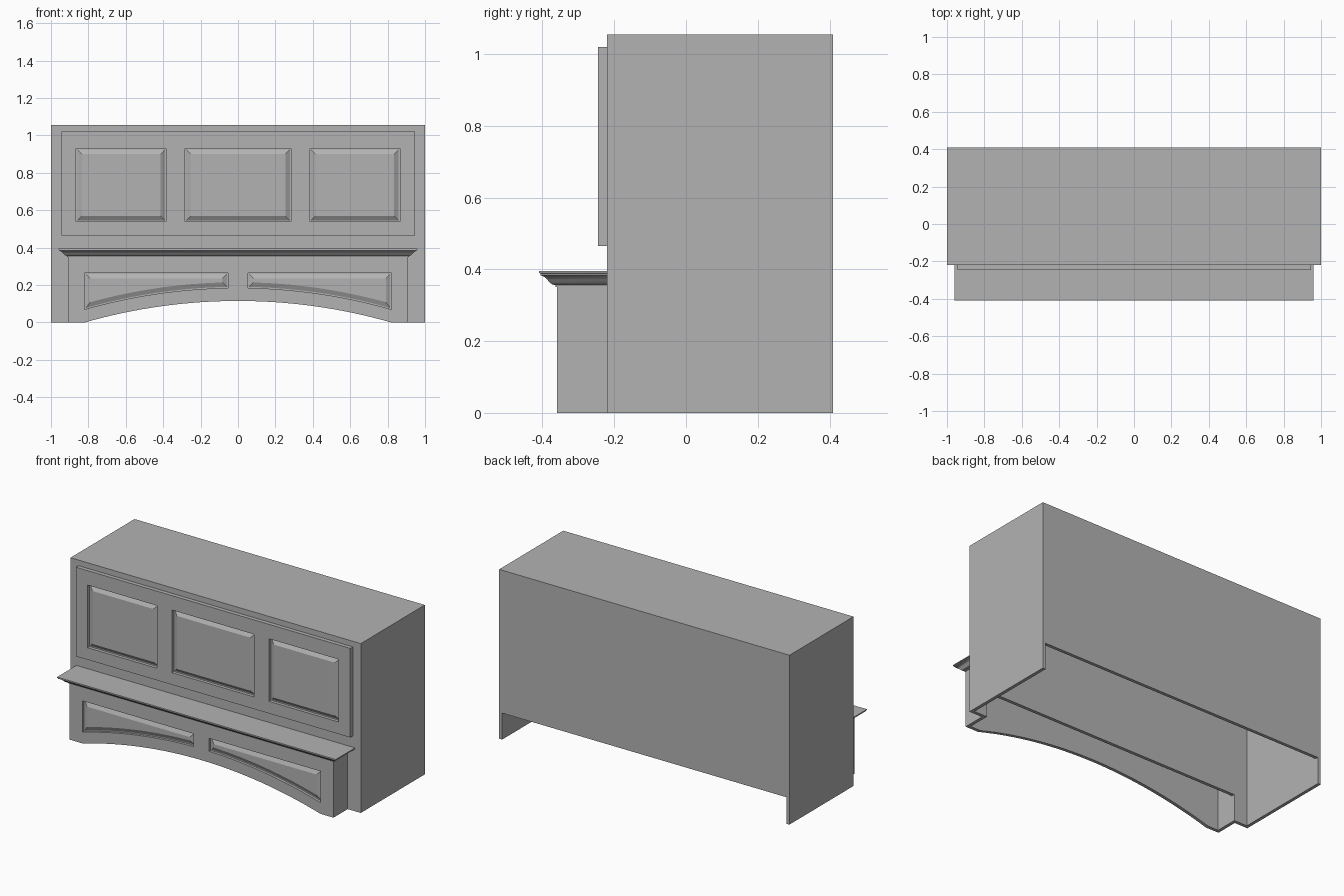
import bpy, bmesh, math
from mathutils import Matrix

if "Cube" in bpy.data.objects:
    bpy.data.objects.remove(bpy.data.objects["Cube"])

grey = bpy.data.materials.new("warm_grey")
grey.diffuse_color = (0.45, 0.45, 0.45, 1)
grey.use_nodes = True
grey.node_tree.nodes["Principled BSDF"].inputs["Base Color"].default_value = grey.diffuse_color


def add_mesh(name, bm):
    bmesh.ops.remove_doubles(bm, verts=bm.verts, dist=1e-5)
    bmesh.ops.recalc_face_normals(bm, faces=bm.faces)
    me = bpy.data.meshes.new(name)
    bm.to_mesh(me)
    bm.free()
    me.materials.clear()
    me.materials.append(grey)
    ob = bpy.data.objects.new(name, me)
    bpy.context.collection.objects.link(ob)
    return ob


def box(name, x0, x1, y0, y1, z0, z1):
    bm = bmesh.new()
    bmesh.ops.create_cube(bm, size=1)
    for v in bm.verts:
        v.co = ((x0 + x1) / 2 + v.co.x * (x1 - x0),
                (y0 + y1) / 2 + v.co.y * (y1 - y0),
                (z0 + z1) / 2 + v.co.z * (z1 - z0))
    return add_mesh(name, bm)


def plate(name, outlines, y_front, thick):
    """Flat upright board: first outline is the edge, the others are holes."""
    cu = bpy.data.curves.new(name, 'CURVE')
    cu.dimensions = '2D'
    cu.fill_mode = 'BOTH'
    cu.extrude = thick / 2
    for pts in outlines:
        sp = cu.splines.new('POLY')
        sp.points.add(len(pts) - 1)
        for p, (x, z) in zip(sp.points, pts):
            p.co = (x, z, 0, 1)
        sp.use_cyclic_u = True
    tmp = bpy.data.objects.new(name + "_outline", cu)
    bpy.context.collection.objects.link(tmp)
    dg = bpy.context.evaluated_depsgraph_get()
    me = bpy.data.meshes.new_from_object(tmp.evaluated_get(dg))
    bpy.data.objects.remove(tmp)
    bm = bmesh.new()
    bm.from_mesh(me)
    bm.transform(Matrix.Translation((0, y_front + thick / 2, 0))
                 @ Matrix.Rotation(math.pi / 2, 4, 'X'))
    for f in bm.faces:
        f.smooth = False
    return add_mesh(name, bm)


def stack(name, loops):
    """Skin a list of matching loops and cap both ends."""
    bm = bmesh.new()
    rings = [[bm.verts.new(p) for p in lp] for lp in loops]
    n = len(rings[0])
    for a, b in zip(rings, rings[1:]):
        for i in range(n):
            j = (i + 1) % n
            bm.faces.new((a[i], a[j], b[j], b[i]))
    bm.faces.new(rings[0])
    bm.faces.new(rings[-1])
    return add_mesh(name, bm)


def panel_outline(x0, x1, top, bottom, inset=0.0, steps=1):
    x0, x1 = x0 + inset, x1 - inset
    pts = [(x0, top - inset), (x1, top - inset)]
    for i in range(steps + 1):
        x = x1 + (x0 - x1) * i / steps
        pts.append((x, bottom(x) + inset))
    return pts


def raised_panel(name, spec, steps, y_front, thick, depth):
    """Bevelled field sitting in a recess."""
    loops = []
    for inset, y in ((0, y_front + thick), (0, y_front + depth),
                     (0.006, y_front + depth), (0.03, y_front + 0.004)):
        loops.append([(x, y, z) for x, z in
                      panel_outline(*spec, inset=inset, steps=steps)])
    stack(name, loops)


# Cabinet shell: hollow, open below, with low openings front and back
body = box("hood_body", -1, 1, -0.22, 0.41, 0, 1.055)
cutters = [box("cavity_cutter", -0.98, 0.98, -0.2, 0.39, -0.2, 1.035),
           box("back_cutter", -0.98, 0.98, 0.1, 0.6, -0.2, 0.165),
           box("front_cutter", -0.89, 0.89, -0.4, 0.1, -0.2, 0.165)]
for c in cutters:
    m = body.modifiers.new(c.name, 'BOOLEAN')
    m.operation = 'DIFFERENCE'
    m.solver = 'EXACT'
    m.object = c
dg = bpy.context.evaluated_depsgraph_get()
cut = bpy.data.meshes.new_from_object(body.evaluated_get(dg))
body.modifiers.clear()
body.data = cut
for c in cutters:
    bpy.data.objects.remove(c)

# Upper face frame with three raised panels
flat = lambda x: 0.54
upper = [(-0.865, -0.385, 0.93, flat), (-0.283, 0.283, 0.93, flat),
         (0.385, 0.865, 0.93, flat)]
edge = [(-0.945, 0.465), (0.945, 0.465), (0.945, 1.02), (-0.945, 1.02)]
plate("upper_frame", [edge] + [panel_outline(*s) for s in upper], -0.245, 0.025)
for side, s in zip(("left", "middle", "right"), upper):
    raised_panel("upper_panel_" + side, s, 1, -0.245, 0.025, 0.02)

# Arched valance front with two panels following the arch
HALF, RISE = 0.82, 0.115
R = (HALF ** 2 + RISE ** 2) / (2 * RISE)
arch = lambda x: max(0.0, math.sqrt(R * R - x * x) - R + RISE)
lower_edge = lambda x: arch(x) + 0.07
STEPS = 14
lower = [(-0.82, -0.053, 0.265, lower_edge), (0.053, 0.82, 0.265, lower_edge)]
edge = [(0.91, 0), (0.91, 0.355), (-0.91, 0.355), (-0.91, 0)]
for i in range(33):
    x = -HALF + 2 * HALF * i / 32
    edge.append((x, arch(x)))
plate("valance_front", [edge] + [panel_outline(*s, steps=STEPS) for s in lower],
      -0.36, 0.02)
for side, s in zip(("left", "right"), lower):
    raised_panel("valance_panel_" + side, s, STEPS, -0.36, 0.02, 0.016)

# Valance side returns
for side, x in (("left", -0.9), ("right", 0.9)):
    box("valance_side_" + side, x - 0.01, x + 0.01, -0.34, -0.22, 0, 0.355)

# Crown shelf: moulding profile carried round the front and both ends
profile = [(0, 0.351), (0.004, 0.351), (0.004, 0.356), (0.012, 0.358),
           (0.02, 0.363), (0.026, 0.371), (0.034, 0.379), (0.046, 0.384),
           (0.046, 0.389), (0.05, 0.39), (0.05, 0.395)]
crown = stack("crown_shelf", [
    [(-0.91 - o, -0.22, z), (-0.91 - o, -0.36 - o, z),
     (0.91 + o, -0.36 - o, z), (0.91 + o, -0.22, z)] for o, z in profile])
bpy.context.view_layer.objects.active = crown
crown.select_set(True)
bpy.ops.object.shade_smooth_by_angle(angle=math.radians(35))
